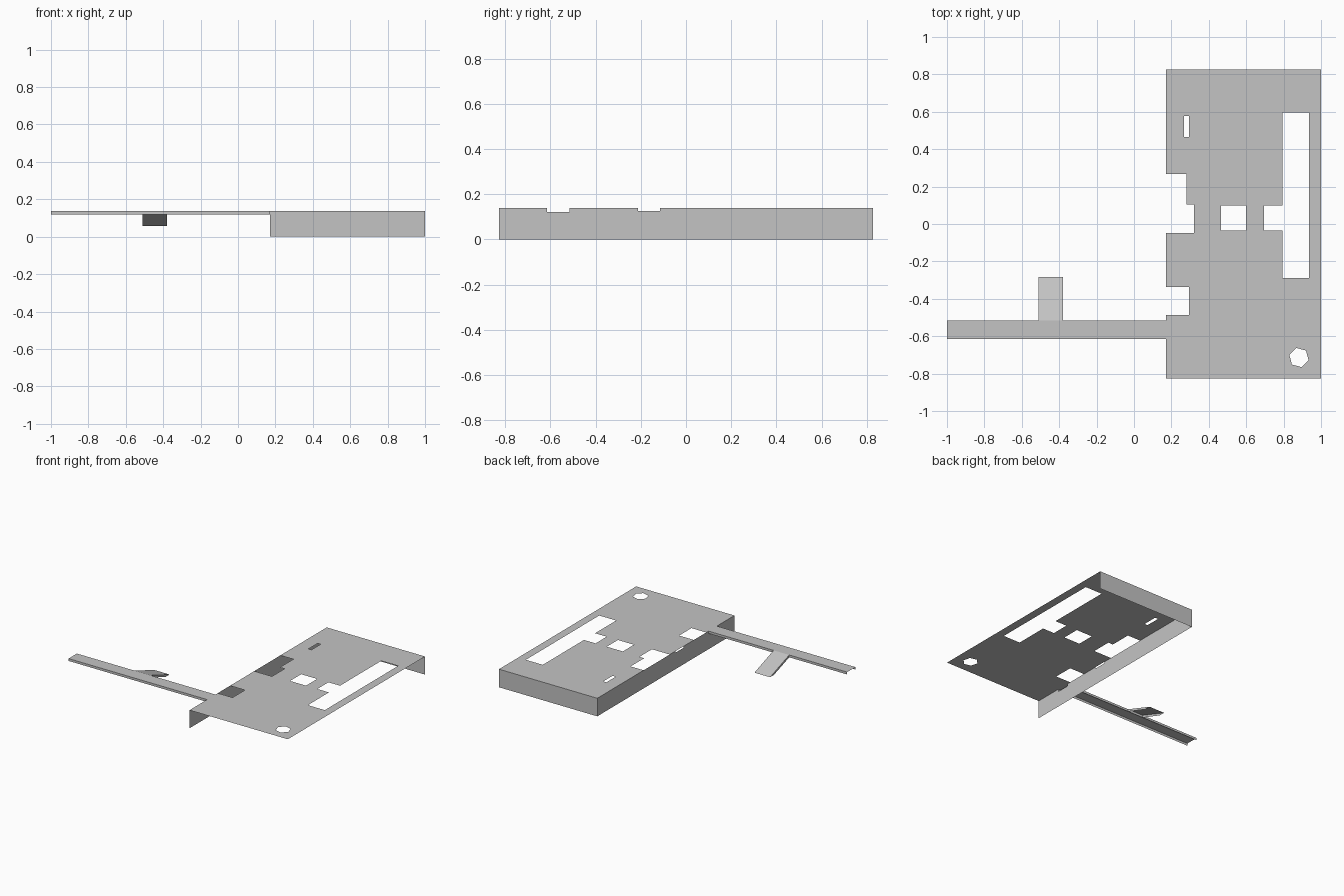
import bpy, bmesh
from math import cos, sin, radians
from mathutils import Vector

cube = bpy.data.objects.get("Cube")
if cube:
    bpy.data.objects.remove(cube, do_unlink=True)

metal = bpy.data.materials.new("grey_sheet_metal")
metal.use_nodes = True
GREY = (0.55, 0.55, 0.55, 1)
metal.diffuse_color = GREY
metal.node_tree.nodes["Principled BSDF"].inputs["Base Color"].default_value = GREY

TOP, LIP = 0.138, 0.12       # sheet height and lower edge of the arm's lips
LEFT, RIGHT = 0.17, 1.0      # plate sides
BACK = 0.827
ARM_FRONT, ARM_BACK = -0.615, -0.515


def sheet(name, loops, place, normal):
    """Fill an outline with holes as one thin sheet; place maps 2D to 3D."""
    bm = bmesh.new()
    edges = []
    for loop in loops:
        vs = [bm.verts.new(place(a, b)) for a, b in loop]
        edges += [bm.edges.new((v, vs[i - 1])) for i, v in enumerate(vs)]
    bmesh.ops.triangle_fill(bm, use_beauty=True, use_dissolve=False, edges=edges)
    for f in bm.faces:
        f.normal_update()
        if f.normal.dot(Vector(normal)) < 0:
            f.normal_flip()
    mesh = bpy.data.meshes.new(name)
    bm.to_mesh(mesh)
    bm.free()
    mesh.materials.append(metal)
    obj = bpy.data.objects.new(name, mesh)
    bpy.context.collection.objects.link(obj)
    return obj


def rect(a0, b0, a1, b1):
    return [(a0, b0), (a1, b0), (a1, b1), (a0, b1)]


def level(x, y):
    return (x, y, TOP)


# Top plate with stepped notches on the left edge and cut-out windows
outline = [(LEFT, -BACK), (RIGHT, -BACK), (RIGHT, BACK), (LEFT, BACK),
           (LEFT, 0.268), (0.28, 0.268), (0.28, 0.105), (0.32, 0.105),
           (0.32, -0.047), (LEFT, -0.047), (LEFT, -0.338), (0.295, -0.338),
           (0.295, -0.487), (LEFT, -0.487)]
long_window = [(0.793, -0.29), (0.936, -0.29), (0.936, 0.595), (0.793, 0.595),
               (0.793, 0.098), (0.695, 0.098), (0.695, -0.036), (0.793, -0.036)]
hexagon = [(0.882 + 0.053 * cos(radians(a)), -0.714 + 0.053 * sin(radians(a)))
           for a in range(45, 405, 60)]
sheet("top_plate",
      [outline, long_window, rect(0.465, -0.036, 0.6, 0.098),
       rect(0.268, 0.465, 0.294, 0.578), hexagon],
      level, (0, 0, 1))

# Folded back wall
sheet("back_wall", [rect(LEFT, 0, RIGHT, TOP)],
      lambda x, z: (x, BACK, z), (0, 1, 0))

# Folded side wall, notched where the arm passes and at a small slot
side = [(-BACK, 0), (BACK, 0), (BACK, TOP),
        (-0.115, TOP), (-0.115, 0.126), (-0.212, 0.126), (-0.212, TOP),
        (ARM_BACK, TOP), (ARM_BACK, LIP), (ARM_FRONT, LIP), (ARM_FRONT, TOP),
        (-BACK, TOP)]
sheet("side_wall", [side], lambda y, z: (LEFT, y, z), (-1, 0, 0))

# Long arm: a shallow channel with a lip down each side
sheet("arm_top", [rect(-1, ARM_FRONT, LEFT, ARM_BACK)], level, (0, 0, 1))
for name, y, n in (("arm_front_lip", ARM_FRONT, -1), ("arm_back_lip", ARM_BACK, 1)):
    sheet(name, [rect(-1, LIP, LEFT, TOP)],
          lambda x, z, y=y: (x, y, z), (0, n, 0))

# Tab sloping down behind the arm, with tapering side lips
TAB_END, TAB_LOW = -0.284, 0.056
slope = (TAB_LOW - TOP) / (TAB_END - ARM_BACK)
sheet("tab_top", [rect(-0.511, ARM_BACK, -0.379, TAB_END)],
      lambda x, y: (x, y, TOP + slope * (y - ARM_BACK)), (0, 0, 1))
lip = [(ARM_BACK, TOP), (TAB_END, TAB_LOW), (-0.33, TAB_LOW), (ARM_BACK, LIP)]
for name, x, n in (("tab_right_lip", -0.511, -1), ("tab_left_lip", -0.379, 1)):
    sheet(name, [lip], lambda y, z, x=x: (x, y, z), (n, 0, 0))
